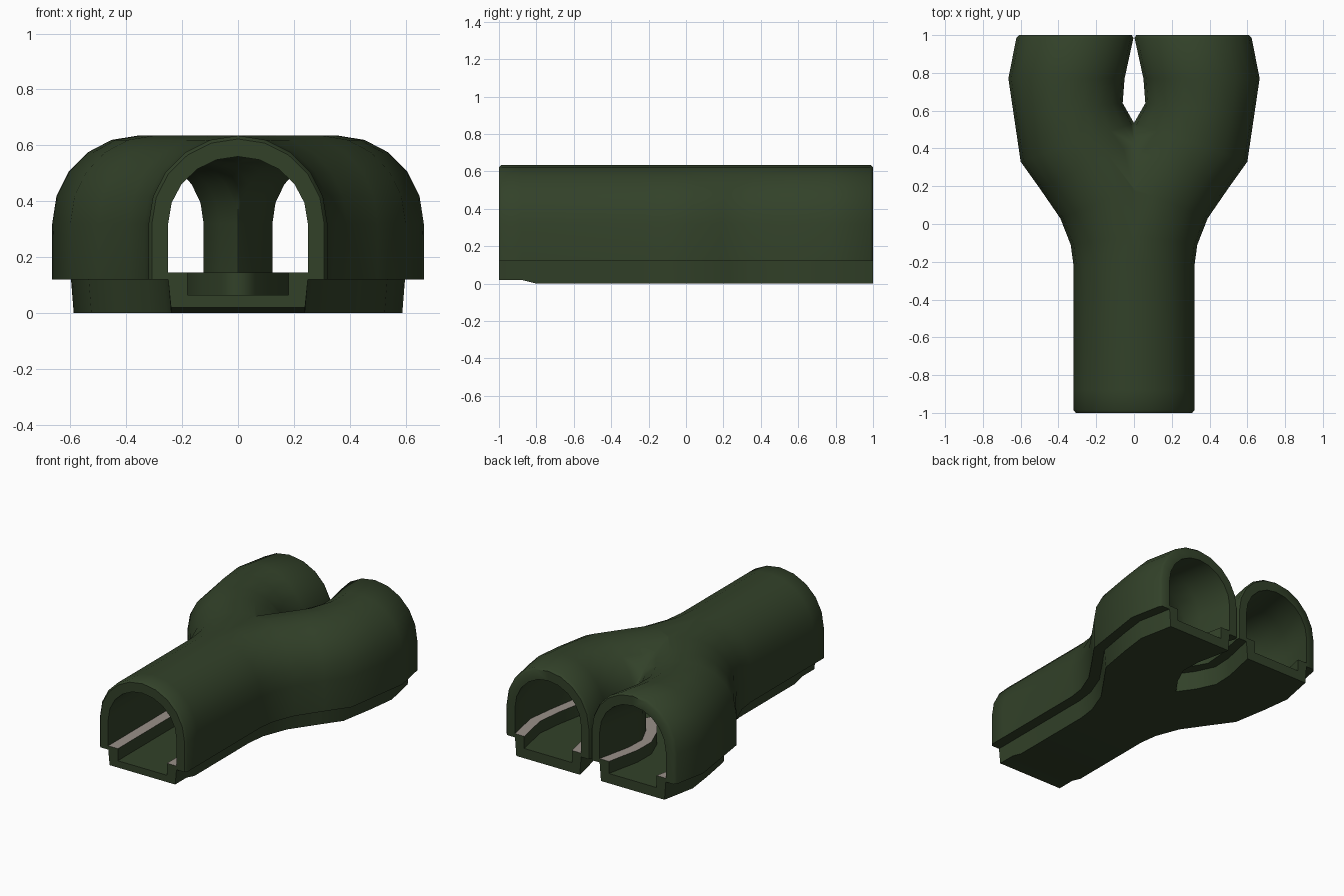
import bpy, bmesh, math

if "Cube" in bpy.data.objects:
    bpy.data.objects.remove(bpy.data.objects["Cube"])

ARC = 10      # segments in the half-round roof
LEDGE_SEG = 1  # profile segment that is the ledge top


def material(name, rgb):
    m = bpy.data.materials.new(name)
    m.diffuse_color = (*rgb, 1)
    m.use_nodes = True
    m.node_tree.nodes["Principled BSDF"].inputs["Base Color"].default_value = m.diffuse_color
    return m


def arch(base, r, spring, rise):
    """Closed symmetric section: right foot, round roof, left foot."""
    roof = [(r * math.cos(math.pi * i / ARC), spring + rise * math.sin(math.pi * i / ARC))
            for i in range(ARC + 1)]
    return base + roof + [(-x, z) for x, z in reversed(base)]


def outer(bottom, inset):
    r = 0.32 - inset
    return arch([(0.24, bottom), (0.25, 0.12), (r, 0.12)], r, 0.32, 0.315 - inset)


def inner():
    return arch([(0.18, 0.065), (0.18, 0.145), (0.25, 0.145)], 0.25, 0.32, 0.24)


# Right branch stations: left edge, right edge, bottom height, rim inset
STATIONS = [
    ((-0.32, -1.0), (0.32, -1.0), 0.02, 0.012),
    ((-0.32, -0.985), (0.32, -0.985), 0.02, 0),
    ((-0.32, -0.88), (0.32, -0.88), 0.02, 0),
    ((-0.32, -0.8), (0.32, -0.8), 0, 0),
    ((-0.32, -0.22), (0.32, -0.22), 0, 0),
    ((-0.30, -0.02), (0.335, -0.11), 0, 0),
    ((-0.20, 0.27), (0.39, 0.03), 0, 0),
    ((-0.06, 0.45), (0.50, 0.19), 0, 0),
    ((0.0, 0.535), (0.60, 0.33), 0, 0),
    ((0.06, 0.64), (0.637, 0.58), 0, 0),
    ((0.05, 0.77), (0.665, 0.77), 0, 0),
    ((0.003, 0.985), (0.623, 0.985), 0, 0),
    ((0.0, 1.0), (0.62, 1.0), 0, 0.012),
]

bm = bmesh.new()


def ring(profile, left, right):
    verts = []
    for x, z in profile:
        t = (x / 0.32 + 1) / 2
        verts.append(bm.verts.new((left[0] + (right[0] - left[0]) * t,
                                   left[1] + (right[1] - left[1]) * t, z)))
    return verts


def bridge(a, b, ledges=False):
    n = len(a)
    for i in range(n):
        j = (i + 1) % n
        f = bm.faces.new((a[i], a[j], b[j], b[i]))
        if ledges and i in (LEDGE_SEG, n - 2 - LEDGE_SEG):
            f.material_index = 1


# Hollow swept tube: outer skin, inner skin with grey ledges, end rims
outs = [ring(outer(b, e), l, r) for l, r, b, e in STATIONS]
ins = [ring(inner(), l, r) for l, r, b, e in STATIONS]
for k in range(len(STATIONS) - 1):
    bridge(outs[k], outs[k + 1])
    bridge(ins[k], ins[k + 1], True)
bridge(outs[0], ins[0])
bridge(outs[-1], ins[-1])
bmesh.ops.recalc_face_normals(bm, faces=bm.faces[:])

# Keep the right half; mirroring it opens the junction
bmesh.ops.bisect_plane(bm, geom=bm.verts[:] + bm.edges[:] + bm.faces[:], dist=1e-5,
                       plane_co=(0, 0, 0), plane_no=(1, 0, 0), clear_inner=True)

mesh = bpy.data.meshes.new("forked_tunnel")
bm.to_mesh(mesh)
bm.free()
mesh.materials.append(material("dark green", (0.032, 0.053, 0.022)))
mesh.materials.append(material("warm grey", (0.32, 0.28, 0.25)))
tunnel = bpy.data.objects.new("forked_tunnel", mesh)
bpy.context.collection.objects.link(tunnel)
bpy.context.view_layer.objects.active = tunnel
tunnel.select_set(True)
bpy.ops.object.shade_smooth_by_angle(angle=math.radians(50))
mirror = tunnel.modifiers.new("Mirror", 'MIRROR')
mirror.use_axis = (True, False, False)
mirror.merge_threshold = 0.0005
